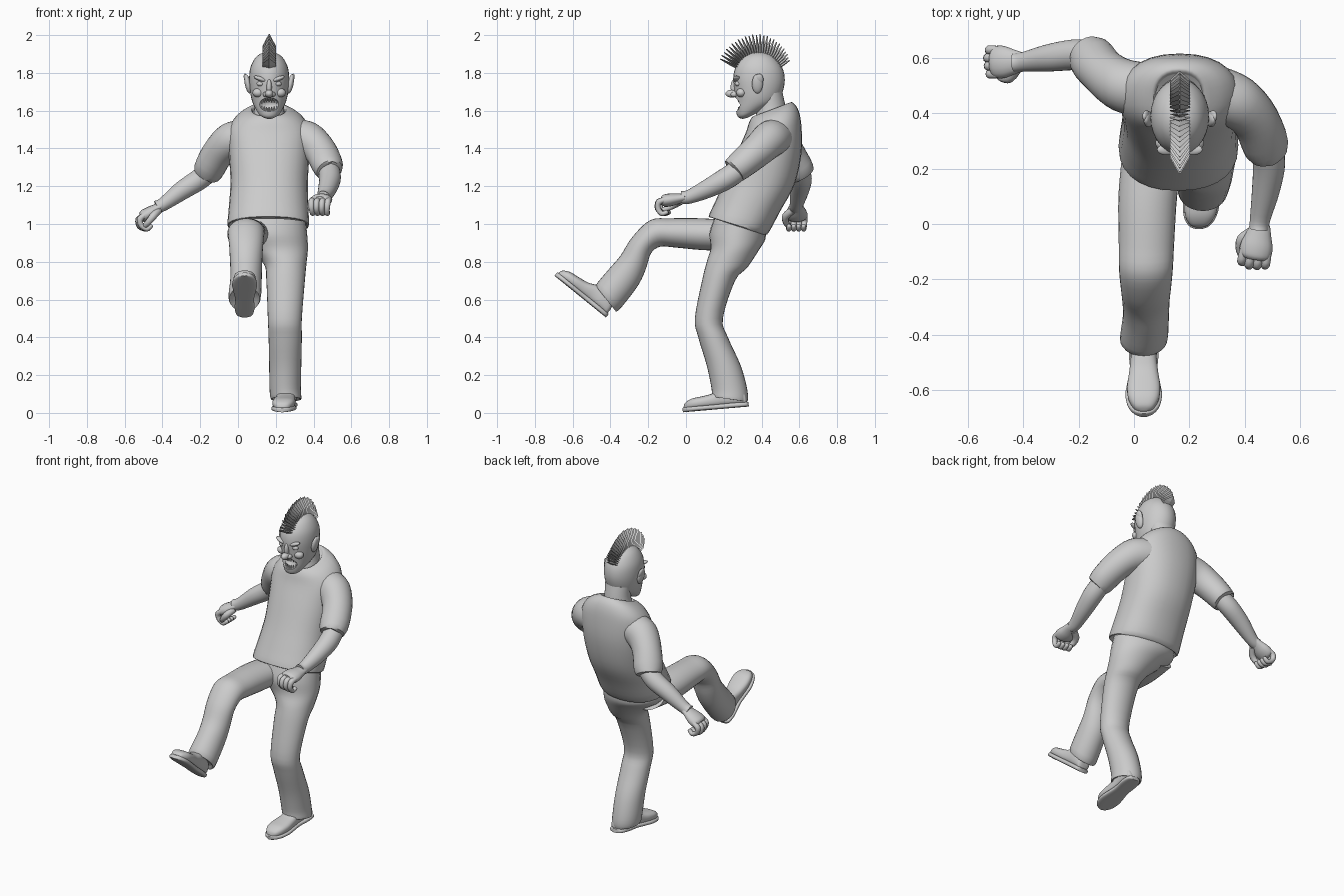
import bpy, bmesh, math
from mathutils import Vector, Matrix

CX = 0.165  # x of the head and torso centre line


def make(name, bm):
    bmesh.ops.recalc_face_normals(bm, faces=bm.faces)
    me = bpy.data.meshes.new(name)
    bm.to_mesh(me)
    bm.free()
    ob = bpy.data.objects.new(name, me)
    bpy.context.collection.objects.link(ob)
    return ob


def spline(p, i, t):
    a, b, c, d = (p[min(max(i + k, 0), len(p) - 1)] for k in (-1, 0, 1, 2))
    return 0.5 * (2 * b + (c - a) * t + (2 * a - 5 * b + 4 * c - d) * t * t
                  + (3 * b - a - 3 * c + d) * t ** 3)


def loft(name, rings, seg=28, sub=4, power=1.0):
    """Skin through rings of (centre, half axis u, half axis v)."""
    tracks = list(zip(*rings))
    steps = [(i, k / sub) for i in range(len(rings) - 1) for k in range(sub)]
    steps.append((len(rings) - 2, 1.0))
    bm = bmesh.new()
    loops = []
    for i, t in steps:
        c, u, v = (spline(tr, i, t) for tr in tracks)
        loop = []
        for j in range(seg):
            a = 2 * math.pi * j / seg
            ca, sa = math.cos(a), math.sin(a)
            ca, sa = (math.copysign(abs(q) ** power, q) for q in (ca, sa))
            loop.append(bm.verts.new(c + u * ca + v * sa))
        loops.append(loop)
    for A, B in zip(loops, loops[1:]):
        for j in range(seg):
            k = (j + 1) % seg
            bm.faces.new((A[j], A[k], B[k], B[j]))
    bm.faces.new(loops[0])
    bm.faces.new(loops[-1])
    return make(name, bm)


def side_loft(name, rows, **kw):
    """Rows: front y, z, back y, z as seen from the side, then centre x, half width."""
    rings = [(Vector((cx, (fy + by) / 2, (fz + bz) / 2)), Vector((rx, 0, 0)),
              Vector((0, (fy - by) / 2, (fz - bz) / 2))) for fy, fz, by, bz, cx, rx in rows]
    return loft(name, rings, **kw)


def tube(name, pts, hint=(0, 0, 1), flat=1.0, **kw):
    P = [Vector(p[:3]) for p in pts]
    rings = []
    for i, p in enumerate(P):
        t = (P[min(i + 1, len(P) - 1)] - P[max(i - 1, 0)]).normalized()
        u = t.cross(Vector(hint)).normalized()
        rings.append((p, u * pts[i][3], t.cross(u) * pts[i][3] * flat))
    return loft(name, rings, **kw)


def ball(name, loc, scale, rot=0.0):
    bm = bmesh.new()
    m = Matrix.Translation(loc) @ Matrix.Rotation(rot, 4, 'Y') @ Matrix.Diagonal((*scale, 1))
    bmesh.ops.create_uvsphere(bm, u_segments=20, v_segments=12, radius=1, matrix=m)
    return make(name, bm)


# shirt body
side_loft("shirt", [
    (.15, 1.05, .40, .97, .16, .19), (.12, 1.04, .43, .945, .16, .215),
    (.155, 1.12, .50, 1.07, .162, .21), (.21, 1.24, .575, 1.21, CX, .205),
    (.27, 1.38, .612, 1.38, CX, .213), (.315, 1.48, .61, 1.53, CX, .212),
    (.335, 1.54, .592, 1.61, CX, .165), (.355, 1.57, .56, 1.645, .163, .10),
    (.37, 1.56, .54, 1.63, .163, .085)], power=0.88)

# trousers: pelvis with standing leg, then the raised leg
side_loft("standing_leg", [
    (.15, 1.03, .42, .98, .165, .195), (.125, .95, .42, .92, .17, .197),
    (.13, .87, .385, .86, .215, .155), (.11, .80, .325, .77, .25, .112),
    (.085, .70, .26, .70, .252, .102), (.047, .50, .195, .50, .248, .09),
    (.065, .40, .222, .40, .25, .088), (.11, .25, .29, .25, .25, .085),
    (.135, .13, .325, .12, .25, .083), (.14, .085, .325, .06, .255, .08),
    (.16, .10, .30, .08, .255, .06)])
side_loft("raised_leg", [
    (.22, 1.02, .33, .87, .07, .11), (.08, 1.03, .13, .86, .05, .106),
    (-.08, 1.03, -.05, .875, .045, .10), (-.19, 1.02, -.135, .88, .043, .097),
    (-.285, .93, -.185, .845, .043, .09), (-.345, .835, -.215, .755, .043, .085),
    (-.40, .77, -.26, .665, .043, .083), (-.475, .68, -.36, .54, .035, .085),
    (-.46, .665, -.375, .56, .035, .06)])

# shoes: distance from heel, height, half width
UPPER = [(.0, .05, .02), (.012, .08, .04), (.06, .11, .048), (.12, .11, .047), (.18, .085, .053),
         (.24, .075, .06), (.29, .068, .055), (.325, .05, .035), (.336, .03, .012)]
SOLE = [(-.008, .024, .02), (.005, .026, .043), (.06, .028, .053), (.13, .028, .05), (.2, .028, .06),
        (.25, .028, .066), (.30, .028, .058), (.332, .026, .037), (.343, .022, .012)]


def shoe(name, y, z, angle, x, skew):
    c, s = math.cos(angle), math.sin(angle)
    for part, prof, base in (("upper", UPPER, .012), ("sole", SOLE, 0)):
        side_loft(f"{name}_{part}", [
            (y - d * c + h * s, z + d * s + h * c, y - d * c + base * s, z + d * s + base * c,
             x + skew * d, w) for d, h, w in prof], power=0.75 if base else 0.6)


shoe("standing_shoe", .325, .033, math.radians(-5), .268, -.1)
shoe("raised_shoe", -.43, .51, math.radians(39), .035, 0)

# sleeves and forearms
tube("left_sleeve", [(.27, .48, 1.46, .10), (.37, .44, 1.445, .097), (.44, .37, 1.38, .086),
                     (.485, .255, 1.283, .07), (.478, .27, 1.295, .055)])
tube("right_sleeve", [(.06, .48, 1.46, .10), (-.04, .50, 1.44, .096), (-.11, .548, 1.37, .085),
                      (-.165, .612, 1.265, .072), (-.155, .60, 1.28, .055)])
tube("left_forearm", [(.475, .32, 1.315, .055), (.487, .22, 1.245, .058), (.475, .12, 1.19, .05),
                      (.455, .02, 1.145, .037), (.45, -.02, 1.14, .035)])
tube("right_forearm", [(-.12, .59, 1.31, .055), (-.2, .61, 1.24, .056), (-.3, .60, 1.175, .05),
                       (-.395, .585, 1.105, .036), (-.43, .582, 1.09, .035)])


def hand(name, wrist, d, n, thumb):
    d = Vector(d).normalized()
    s = d.cross(Vector(n)).normalized()
    n = s.cross(d)

    def pts(rows):
        return [(*(Vector(wrist) + d * a + s * b + n * c), r) for a, b, c, r in rows]
    tube(f"{name}_palm", pts([(-.01, 0, 0, .034), (.03, 0, .003, .046), (.07, 0, .006, .058),
                              (.105, 0, .008, .057), (.12, 0, .008, .04)]), n, 0.58, seg=16)
    for i in range(4):
        o = (i - 1.5) * .029
        k = 1 - .05 * abs(i - 1.3)
        tube(f"{name}_finger_{i + 1}", pts([
            (.09, o, .004, .015), (.14 * k, o, .012, .017), (.15 * k, o * .95, .045, .015),
            (.12, o * .9, .075, .014), (.092, o * .88, .07, .012), (.086, o * .88, .066, .004)]),
            s, seg=10, sub=3)
    tube(f"{name}_thumb", pts([(.02, .02 * thumb, .015, .02), (.06, .056 * thumb, .03, .02),
                               (.10, .055 * thumb, .048, .016), (.128, .035 * thumb, .058, .013),
                               (.134, .03 * thumb, .06, .004)]), n, seg=10, sub=3)


hand("left_hand", (.455, -.01, 1.14), (-.18, -.98, -.08), (0, .05, -1), -1)
hand("right_hand", (-.41, .584, 1.095), (-.88, 0, -.45), (.45, 0, -.88), 1)

# neck and head
side_loft("neck", [(.36, 1.53, .53, 1.57, .163, .09), (.375, 1.60, .525, 1.63, CX, .078),
                   (.39, 1.68, .51, 1.70, CX, .078)])
head = side_loft("head", [
    (.30, 1.556, .325, 1.562, CX, .015), (.275, 1.567, .37, 1.585, CX, .048),
    (.265, 1.60, .44, 1.62, CX, .072), (.263, 1.65, .487, 1.65, CX, .09),
    (.257, 1.70, .512, 1.70, CX, .101), (.25, 1.77, .523, 1.76, CX, .106),
    (.262, 1.83, .513, 1.82, CX, .10), (.295, 1.877, .48, 1.872, CX, .077),
    (.335, 1.902, .44, 1.90, CX, .046), (.375, 1.911, .40, 1.91, CX, .012)])

# open grin with pointed teeth
cutter = ball("mouth_cutter", (CX, .262, 1.632), (.058, .05, .036))
cutter.hide_render = True
cutter.hide_viewport = True
cut = head.modifiers.new("mouth", 'BOOLEAN')
cut.operation = 'DIFFERENCE'
cut.solver = 'EXACT'
cut.object = cutter
teeth = bmesh.new()
for i in range(-3, 4):
    for top in (1, -1):
        x = i * .013
        loc = (CX + x, .278 + 9 * x * x, 1.632 + top * .026 * math.sqrt(1 - (x / .058) ** 2))
        m = Matrix.Translation(loc) @ Matrix.Rotation(math.pi if top > 0 else 0, 4, 'X')
        bmesh.ops.create_cone(teeth, cap_ends=True, segments=6, radius1=.0075, radius2=.002,
                              depth=.026, matrix=m)
make("teeth", teeth)

# facial features
ball("nose_tip", (CX, .243, 1.69), (.022, .034, .021))
ball("nose_bridge", (CX, .256, 1.725), (.014, .02, .042))
for side, s in (("left", 1), ("right", -1)):
    ball(f"{side}_nostril", (CX + s * .02, .256, 1.686), (.013, .02, .014))
    ball(f"{side}_eye", (CX + s * .045, .276, 1.742), (.021, .018, .014))
    ball(f"{side}_brow", (CX + s * .046, .268, 1.768), (.038, .02, .012), -s * .35)
    ball(f"{side}_cheek", (CX + s * .058, .292, 1.695), (.03, .026, .024))
    ball(f"{side}_ear", (CX + s * .113, .378, 1.742), (.016, .029, .052), s * .2)
    ball(f"{side}_ear_rim", (CX + s * .12, .388, 1.765), (.012, .022, .032), s * .3)

# mohawk of folded blades fanned over the skull
hair = bmesh.new()
N = 26
for i in range(N):
    f = i / (N - 1)
    a = math.radians(154 - 122 * f)
    tip = .238 - .012 * f - .055 * max(0, f - .5) ** 1.2 * 2
    tip += .004 * (i % 2)
    rad = Vector((0, math.cos(a), math.sin(a)))
    tan = Vector((0, -math.sin(a), math.cos(a)))
    prev = None
    for r, w, t in ((.105, .036, .009), (.11 + (tip - .11) * .5, .036, .009), (tip, .003, .003)):
        c = Vector((CX, .395, 1.77)) + rad * r
        ring = [hair.verts.new(c + Vector((x * w, 0, 0)) + tan * t * k)
                for x, k in ((0, 1), (1, -.3), (0, -.8), (-1, -.3))]
        if prev:
            for j in range(4):
                k = (j + 1) % 4
                hair.faces.new((prev[j], prev[k], ring[k], ring[j]))
        else:
            hair.faces.new(ring)
        prev = ring
    hair.faces.new(prev)
make("mohawk", hair)

# smooth shading with kept creases
for ob in bpy.context.scene.objects:
    ob.select_set(ob.name != "mohawk" and ob is not cutter and not ob.hide_viewport)
bpy.context.view_layer.objects.active = head
bpy.ops.object.shade_smooth_by_angle(angle=math.radians(40))
